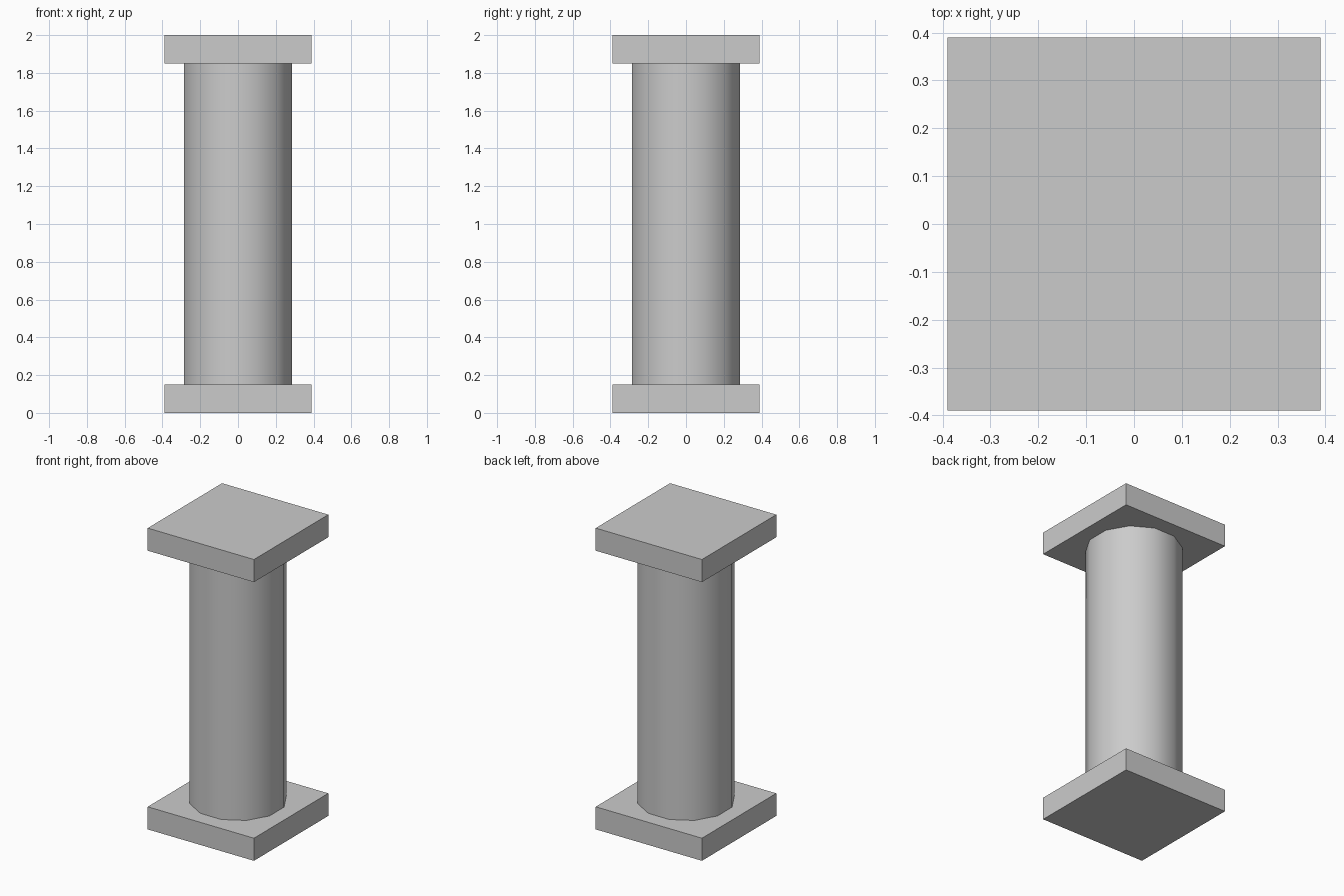
import bpy
import math

if "Cube" in bpy.data.objects:
    bpy.data.objects.remove(bpy.data.objects["Cube"])

HEIGHT = 2.0
SLAB_WIDTH = 0.78
SLAB_HEIGHT = 0.15
SHAFT_RADIUS = 0.295


def slab(name, z):
    """Square slab centred at height z."""
    bpy.ops.mesh.primitive_cube_add(size=1, location=(0, 0, z))
    obj = bpy.context.object
    obj.name = name
    obj.scale = (SLAB_WIDTH, SLAB_WIDTH, SLAB_HEIGHT)
    bpy.ops.object.transform_apply(location=False, rotation=False, scale=True)


# square base and top slabs
slab("base_slab", SLAB_HEIGHT / 2)
slab("top_slab", HEIGHT - SLAB_HEIGHT / 2)

# twelve-sided shaft, flats facing the slab sides, smooth shaded around
bpy.ops.mesh.primitive_cylinder_add(
    vertices=12, radius=SHAFT_RADIUS, depth=HEIGHT - 2 * SLAB_HEIGHT,
    location=(0, 0, HEIGHT / 2), rotation=(0, 0, math.radians(15)))
bpy.context.object.name = "column_shaft"
bpy.ops.object.shade_smooth_by_angle(angle=math.radians(40))
